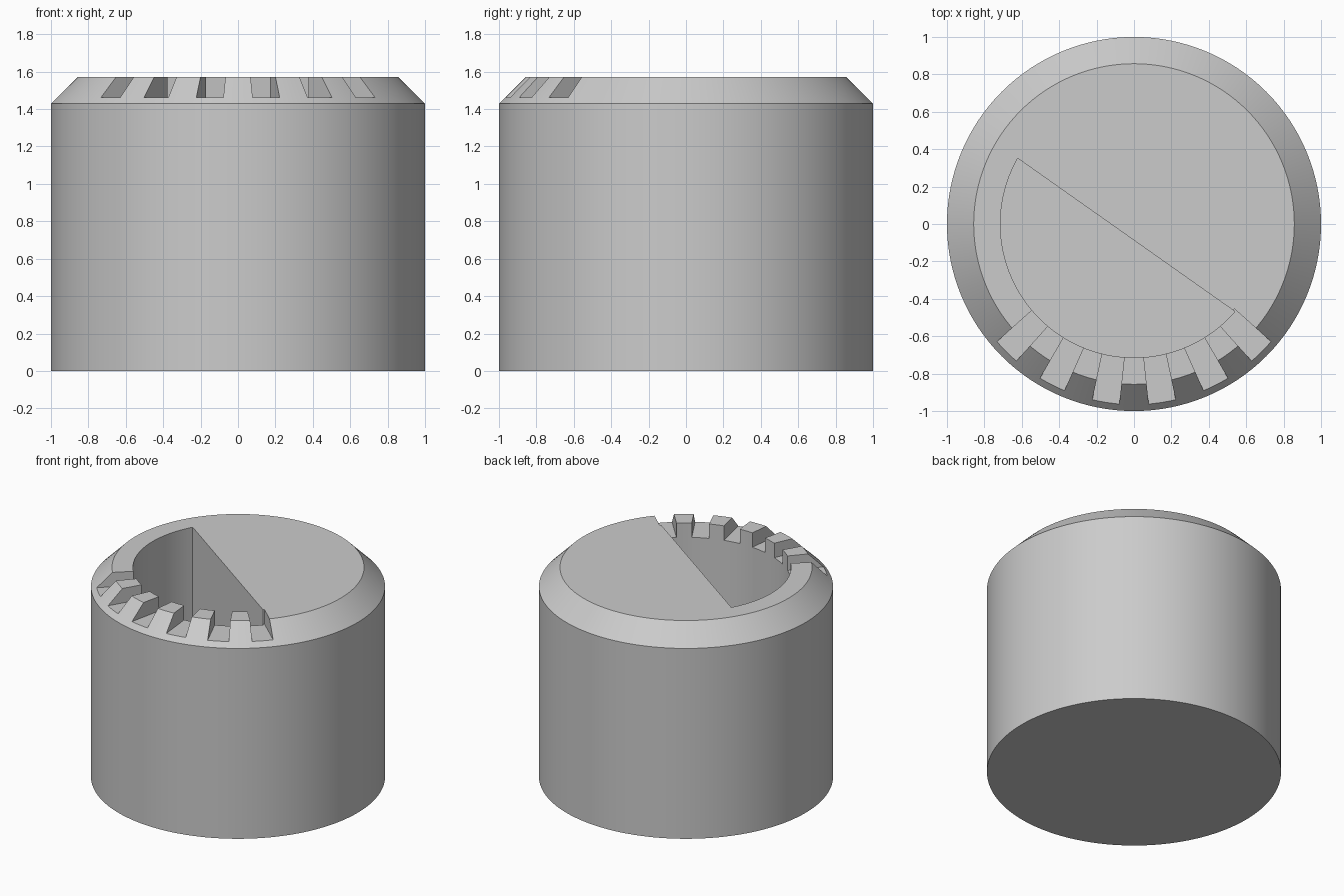
import bpy, bmesh, math

if "Cube" in bpy.data.objects:
    bpy.data.objects.remove(bpy.data.objects["Cube"])

U = 1 / 7            # design unit: outer radius is 7 units
R, H = 7 * U, 11 * U
SEG = 128


def finish(name, bm):
    bmesh.ops.recalc_face_normals(bm, faces=bm.faces)
    mesh = bpy.data.meshes.new(name)
    bm.to_mesh(mesh)
    bm.free()
    obj = bpy.data.objects.new(name, mesh)
    bpy.context.collection.objects.link(obj)
    return obj


def add_prism(bm, outline, z0, z1):
    low = [bm.verts.new((x, y, z0)) for x, y in outline]
    high = [bm.verts.new((x, y, z1)) for x, y in outline]
    n = len(outline)
    bm.faces.new(low[::-1])
    bm.faces.new(high)
    for i in range(n):
        j = (i + 1) % n
        bm.faces.new((low[i], low[j], high[j], high[i]))


def cut(obj, cutter):
    cutter.hide_render = True
    mod = obj.modifiers.new("cut", 'BOOLEAN')
    mod.operation = 'DIFFERENCE'
    mod.solver = 'EXACT'
    mod.object = cutter
    bpy.context.view_layer.objects.active = obj
    bpy.ops.object.modifier_apply(modifier=mod.name)
    bpy.data.objects.remove(cutter, do_unlink=True)


# Cylindrical body with a chamfered top rim
bm = bmesh.new()
rings = []
for r, z in ((R, 0), (R, H - U), (R - U, H)):
    rings.append([bm.verts.new((r * math.cos(i * math.tau / SEG),
                                r * math.sin(i * math.tau / SEG), z)) for i in range(SEG)])
for a, b in zip(rings, rings[1:]):
    for i in range(SEG):
        j = (i + 1) % SEG
        bm.faces.new((a[i], a[j], b[j], b[i]))
bm.faces.new(rings[0][::-1])
bm.faces.new(rings[-1])
body = finish("body", bm)

# Deep D-shaped pocket, flat side running diagonally
bm = bmesh.new()
mid, half, steps = 234.8, 84.26, 60
arc = [math.radians(mid - half + 2 * half * i / steps) for i in range(steps + 1)]
add_prism(bm, [(5 * U * math.cos(a), 5 * U * math.sin(a)) for a in arc], 0.2, H + 0.2)
cut(body, finish("pocket_cutter", bm))

# Six radial slots through the front rim
bm = bmesh.new()
for deg in (-45, -27, -9, 9, 27, 45):
    a = math.radians(deg - 90)
    c, s = math.cos(a), math.sin(a)
    shape = ((0.70, -0.059), (0.98, -0.074), (0.98, 0.074), (0.70, 0.059))
    add_prism(bm, [(r * c - t * s, r * s + t * c) for r, t in shape], 1.463, H + 0.1)
cut(body, finish("slot_cutter", bm))

# Smooth round walls, crisp edges
bpy.ops.object.select_all(action='DESELECT')
body.select_set(True)
bpy.context.view_layer.objects.active = body
bpy.ops.object.shade_smooth_by_angle(angle=math.radians(30))
